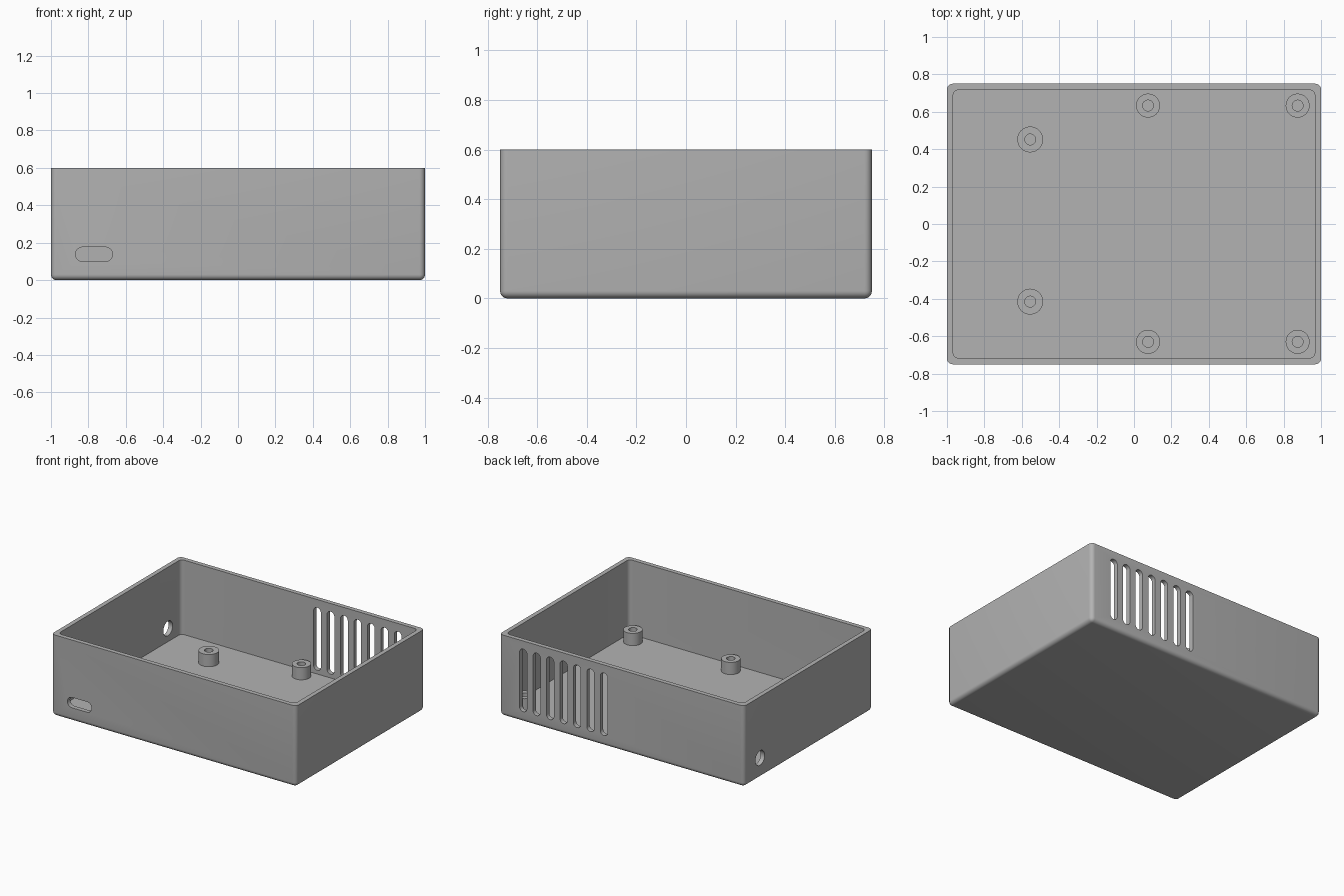
import bpy, bmesh, math
from mathutils import Matrix, Vector

if "Cube" in bpy.data.objects:
    bpy.data.objects.remove(bpy.data.objects["Cube"], do_unlink=True)

LENGTH, DEPTH, HEIGHT = 2.0, 1.5, 0.6
WALL, FLOOR, FILLET = 0.033, 0.05, 0.03
POST_TOP = 0.14

grey = bpy.data.materials.new("mid grey")
grey.use_nodes = True
grey.diffuse_color = (0.45, 0.45, 0.45, 1)
grey.node_tree.nodes["Principled BSDF"].inputs["Base Color"].default_value = (0.45, 0.45, 0.45, 1)


def make_object(name, bm):
    bmesh.ops.recalc_face_normals(bm, faces=bm.faces)
    mesh = bpy.data.meshes.new(name)
    bm.to_mesh(mesh)
    bm.free()
    mesh.materials.append(grey)
    obj = bpy.data.objects.new(name, mesh)
    bpy.context.collection.objects.link(obj)
    return obj


def smooth(obj):
    bpy.ops.object.select_all(action="DESELECT")
    obj.select_set(True)
    bpy.context.view_layer.objects.active = obj
    bpy.ops.object.shade_smooth_by_angle(angle=math.radians(35))


def rounded_box(name, sx, sy, z0, z1, keep):
    """Box whose edges accepted by keep(edge) are rounded."""
    bm = bmesh.new()
    bmesh.ops.create_cube(bm, size=1)
    for v in bm.verts:
        v.co = Vector((v.co.x * sx, v.co.y * sy, z0 if v.co.z < 0 else z1))
    bmesh.ops.bevel(bm, geom=[e for e in bm.edges if keep(e)], offset=FILLET,
                    segments=6, profile=0.5, affect="EDGES")
    return make_object(name, bm)


def is_upright(e):
    return abs(e.verts[0].co.z - e.verts[1].co.z) > 0.1


def not_rim(e):
    return min(v.co.z for v in e.verts) < 0.1


def slot_cutter(name, centre, width, height, turn):
    """Prism with round ends; it cuts along y, or along x when turned."""
    radius = min(width, height) / 2
    n, bm, ring = 32, bmesh.new(), []
    for i in range(n):
        a = (i + 0.5) * math.tau / n
        u = math.copysign(width / 2 - radius, math.cos(a)) + radius * math.cos(a)
        w = math.copysign(height / 2 - radius, math.sin(a)) + radius * math.sin(a)
        ring.append(bm.verts.new((u, -0.1, w)))
    face = bm.faces.new(ring)
    extruded = bmesh.ops.extrude_face_region(bm, geom=[face])["geom"]
    bmesh.ops.translate(bm, vec=(0, 0.2, 0),
                        verts=[g for g in extruded if isinstance(g, bmesh.types.BMVert)])
    bm.transform(Matrix.Translation(centre) @ Matrix.Rotation(turn, 4, "Z"))
    return make_object(name, bm)


def cut(target, cutter):
    cutter.hide_render = True
    mod = target.modifiers.new("cut", "BOOLEAN")
    mod.operation, mod.solver, mod.object = "DIFFERENCE", "EXACT", cutter
    bpy.context.view_layer.objects.active = target
    bpy.ops.object.modifier_apply(modifier=mod.name)
    bpy.data.objects.remove(cutter, do_unlink=True)


# Open tray with rounded corners
tray = rounded_box("enclosure_tray", LENGTH, DEPTH, 0, HEIGHT, not_rim)
cut(tray, rounded_box("cavity_cutter", LENGTH - 2 * WALL, DEPTH - 2 * WALL,
                      FLOOR, HEIGHT + 0.2, is_upright))

# Row of seven tall vents in the back wall
for i in range(7):
    cut(tray, slot_cutter("vent_cutter", (0.145 + 0.11 * i, DEPTH / 2, 0.309), 0.06, 0.462, 0))

# Port slot in the front wall, round cable hole in the right wall
cut(tray, slot_cutter("port_cutter", (-0.77, -DEPTH / 2, 0.138), 0.198, 0.077, 0))
cut(tray, slot_cutter("cable_hole_cutter", (-LENGTH / 2, 0.564, 0.148), 0.108, 0.108, math.pi / 2))
smooth(tray)


# Hollow screw posts
def screw_post(name, x, y, outer, inner=0.029):
    bm = bmesh.new()
    base = FLOOR - 0.01
    profile = [(outer, base), (outer, POST_TOP), (inner, POST_TOP), (inner, base)]
    verts = [bm.verts.new((r, 0, z)) for r, z in profile]
    edges = [bm.edges.new((verts[i], verts[(i + 1) % 4])) for i in range(4)]
    bmesh.ops.spin(bm, geom=verts + edges, axis=(0, 0, 1), cent=(0, 0, 0),
                   angle=math.tau, steps=40)
    bmesh.ops.remove_doubles(bm, verts=bm.verts, dist=0.0005)
    bmesh.ops.translate(bm, verts=bm.verts, vec=(x, y, 0))
    smooth(make_object(name, bm))


for x, where in ((0.075, "middle"), (0.875, "left")):
    for y, side in ((-0.63, "front"), (0.633, "back")):
        screw_post(f"screw_post_{where}_{side}", x, y, 0.064)
screw_post("screw_post_right_front", -0.555, -0.415, 0.069)
screw_post("screw_post_right_back", -0.555, 0.452, 0.069)
